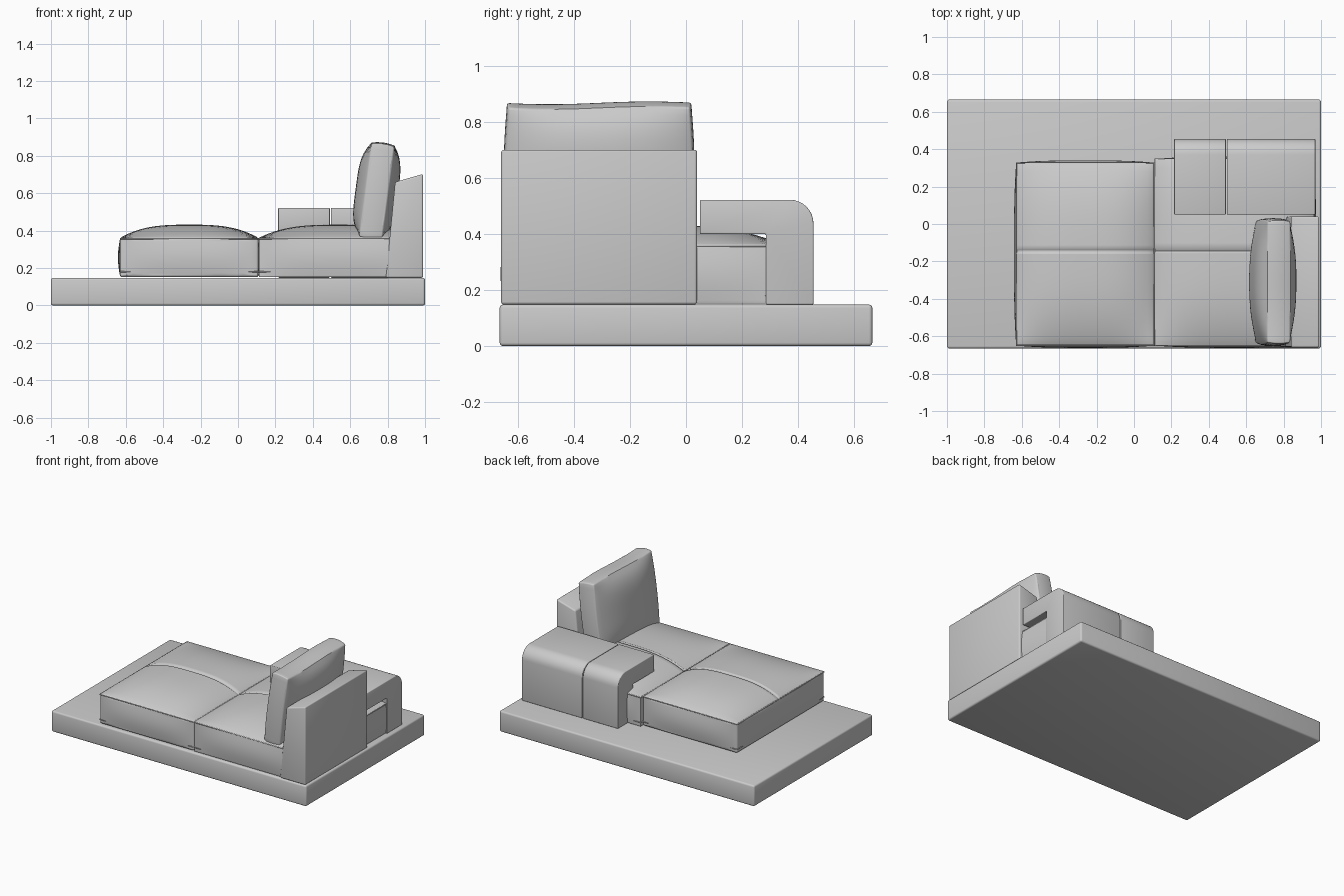
import bpy, bmesh, math
from mathutils import Matrix, Vector

cube = bpy.data.objects.get("Cube")
if cube:
    bpy.data.objects.remove(cube, do_unlink=True)

grey = bpy.data.materials.new("warm grey")
grey.use_nodes = True
GREY = (0.6, 0.6, 0.6, 1)
grey.diffuse_color = GREY
grey.node_tree.nodes["Principled BSDF"].inputs["Base Color"].default_value = GREY


def finish(bm, name, bevel=0.0):
    """Round the hard edges, then turn the bmesh into a smooth shaded object."""
    bmesh.ops.recalc_face_normals(bm, faces=bm.faces)
    if bevel:
        hard = [e for e in bm.edges if e.calc_face_angle(0) > 0.85]
        bmesh.ops.bevel(bm, geom=hard, offset=bevel, segments=3, profile=0.5,
                        affect="EDGES", clamp_overlap=True)
    mesh = bpy.data.meshes.new(name)
    bm.to_mesh(mesh)
    bm.free()
    mesh.materials.append(grey)
    obj = bpy.data.objects.new(name, mesh)
    bpy.context.collection.objects.link(obj)
    bpy.ops.object.select_all(action="DESELECT")
    obj.select_set(True)
    bpy.context.view_layer.objects.active = obj
    bpy.ops.object.shade_smooth_by_angle(angle=math.radians(40))
    return obj


def box(lo, hi, cuts=0):
    bm = bmesh.new()
    lo, hi = Vector(lo), Vector(hi)
    bmesh.ops.create_cube(bm, size=1, matrix=Matrix.Translation((lo + hi) / 2)
                          @ Matrix.Diagonal((hi - lo).to_4d()))
    if cuts:
        bmesh.ops.subdivide_edges(bm, edges=bm.edges[:], cuts=cuts, use_grid_fill=True)
    return bm


def extrude(points, axis, start, end):
    """Prism from a profile lying in the XZ (axis 1) or YZ (axis 0) plane."""
    bm = bmesh.new()
    place = (lambda a, b: (start, a, b)) if axis == 0 else (lambda a, b: (a, start, b))
    face = bm.faces.new([bm.verts.new(place(a, b)) for a, b in points])
    made = bmesh.ops.extrude_face_region(bm, geom=[face])["geom"]
    shift = Vector((0, 0, 0))
    shift[axis] = end - start
    bmesh.ops.translate(bm, verts=[g for g in made if isinstance(g, bmesh.types.BMVert)], vec=shift)
    return bm


def puff(t):
    return max(0.0, 1 - abs(t) ** 3)


def piping(name, corners, radius=0.006):
    """Thin closed cord along a cushion seam."""
    curve = bpy.data.curves.new(name, "CURVE")
    curve.dimensions = "3D"
    curve.bevel_depth = radius
    curve.bevel_resolution = 2
    spline = curve.splines.new("POLY")
    spline.points.add(len(corners) - 1)
    for p, c in zip(spline.points, corners):
        p.co = (*c, 1)
    spline.use_cyclic_u = True
    curve.materials.append(grey)
    obj = bpy.data.objects.new(name, curve)
    bpy.context.collection.objects.link(obj)
    return obj


# Low platform
finish(box((-1, -0.665, 0), (1, 0.665, 0.148)), "platform", 0.012)

# Wedge shaped backrest
finish(extrude([(0.79, 0.148), (0.99, 0.148), (0.99, 0.703), (0.84, 0.66)], 1, -0.66, 0.04),
       "backrest", 0.01)

# Armrest in two blocks, an overhanging L section with a rounded outer shoulder
R = 0.085
shoulder = [(0.455 - R + R * math.sin(i * math.pi / 16), 0.522 - R + R * math.cos(i * math.pi / 16))
            for i in range(9)]
section = [(0.05, 0.522)] + shoulder + [(0.455, 0.148), (0.285, 0.148), (0.285, 0.4), (0.05, 0.4)]
for name, x0, x1 in (("armrest_front", 0.215, 0.491), ("armrest_rear", 0.496, 0.97)):
    finish(extrude(section, 0, x0, x1), name, 0.005)


# Seat cushions with domed tops, bulging sides and a stitched cross seam
SEAM = -0.145
Z0, Z1 = 0.152, 0.362


def seat(name, x0, x1, y0, y1):
    bm = box((x0, y0, Z0), (x1, y1, Z1), 19)
    for y in (SEAM - 0.014, SEAM, SEAM + 0.014):
        bmesh.ops.bisect_plane(bm, geom=bm.verts[:] + bm.edges[:] + bm.faces[:], dist=1e-5,
                               plane_co=(0, y, 0), plane_no=(0, 1, 0))
    cx, cy = (x0 + x1) / 2, (y0 + y1) / 2
    hx, hy = (x1 - x0) / 2, (y1 - y0) / 2
    for v in bm.verts:
        u, w = (v.co.x - cx) / hx, (v.co.y - cy) / hy
        t = (v.co.z - Z0) / (Z1 - Z0)
        side = 0.012 * math.sin(math.pi * t)
        if t > 0.999:
            v.co.z += 0.07 * puff(u) * puff(w)
            if abs(v.co.y - SEAM) < 1e-3:
                v.co.z -= 0.011
        if abs(u) > 0.999:
            v.co.x += math.copysign(side * puff(w), u)
        if abs(w) > 0.999:
            v.co.y += math.copysign(side * puff(u), w)
    finish(bm, name, 0.012)
    for label, z in (("top", Z1 - 0.005), ("bottom", 0.18)):
        e = 0.001
        piping(f"{name}_{label}_piping", [(x0 + e, y0 + e, z), (x1 - e, y0 + e, z),
                                          (x1 - e, y1 - e, z), (x0 + e, y1 - e, z)], 0.004)


seat("seat_cushion_front", -0.63, 0.108, -0.65, 0.328)
seat("seat_cushion_rear", 0.112, 0.962, -0.65, 0.348)

# Leaning back cushion, fat in the middle with flat bands at its seams
H, W, T = 0.25, 0.335, 0.062
bm = box((-T, -W, -H), (T, W, H), 17)
for v in bm.verts:
    s, w, h = v.co.x / T, v.co.y / W, v.co.z / H
    if abs(s) > 0.999:
        v.co.x += math.copysign(0.052 * (1 - abs(w) ** 2.5) * (1 - abs(h) ** 4), s)
    if abs(h) > 0.999:
        v.co.z += math.copysign(0.008 * (1 - s * s), h)
    if h > 0.5:
        v.co.z += 0.005 * math.sin(3 * w) * h
    if abs(w) > 0.999:
        v.co.y += math.copysign(0.006 * (1 - s * s), w) - w * 0.012 * h * h
bmesh.ops.transform(bm, verts=bm.verts, matrix=Matrix.Translation((0.742, -0.31, 0.61))
                    @ Matrix.Rotation(math.radians(7.5), 4, "Y"))
finish(bm, "back_cushion", 0.015)
